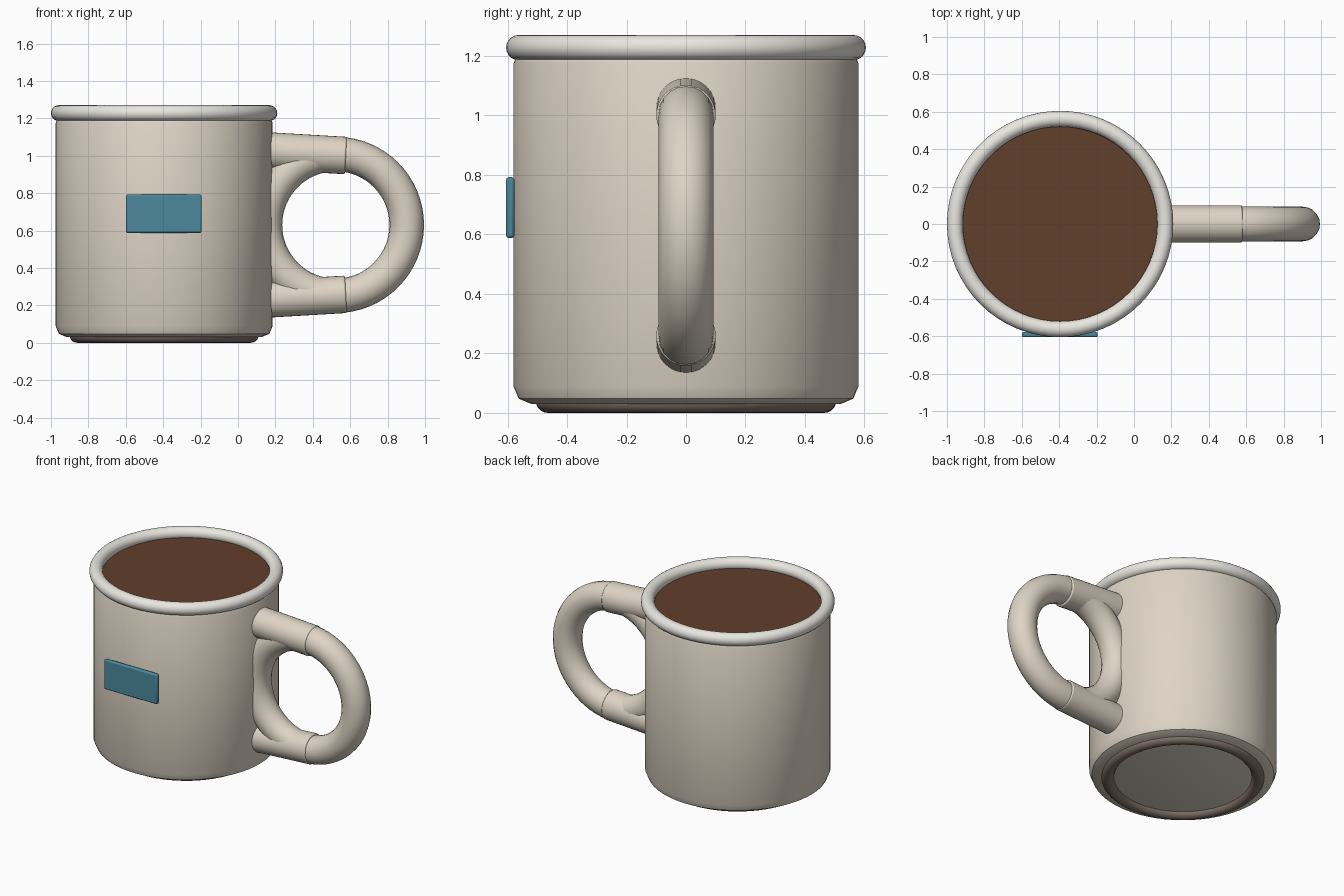
import bpy, math
from mathutils import Vector

if "Cube" in bpy.data.objects:
    bpy.data.objects.remove(bpy.data.objects["Cube"])

CX = -0.395  # mug axis


def finish(ob, name, color, angle=35):
    ob.name = name
    mat = bpy.data.materials.get(color[0]) or bpy.data.materials.new(color[0])
    mat.diffuse_color = (*color[1], 1)
    mat.use_nodes = True
    mat.node_tree.nodes["Principled BSDF"].inputs["Base Color"].default_value = mat.diffuse_color
    ob.data.materials.append(mat)
    bpy.ops.object.select_all(action='DESELECT')
    ob.select_set(True)
    bpy.context.view_layer.objects.active = ob
    bpy.ops.object.shade_smooth_by_angle(angle=math.radians(angle))
    return ob


def lathe(name, profile, color, n=64):
    # revolve (radius, z) points around the mug axis and cap both ends
    verts, faces = [], []
    for r, z in profile:
        for i in range(n):
            a = 2 * math.pi * i / n
            verts.append((r * math.cos(a), r * math.sin(a), z))
    for k in range(len(profile) - 1):
        for i in range(n):
            j = (i + 1) % n
            faces.append((k * n + i, k * n + j, (k + 1) * n + j, (k + 1) * n + i))
    faces.append(tuple(reversed(range(n))))
    faces.append(tuple(range((len(profile) - 1) * n, len(profile) * n)))
    me = bpy.data.meshes.new(name)
    me.from_pydata(verts, [], faces)
    ob = bpy.data.objects.new(name, me)
    ob.location.x = CX
    bpy.context.collection.objects.link(ob)
    return finish(ob, name, color)


def torus(name, loc, major, minor, color, rot=(0, 0, 0)):
    bpy.ops.mesh.primitive_torus_add(location=loc, rotation=rot, major_radius=major,
                                     minor_radius=minor, major_segments=64, minor_segments=20)
    return finish(bpy.context.object, name, color)


def rod(name, a, b, radius, color):
    a, b = Vector(a), Vector(b)
    d = b - a
    bpy.ops.mesh.primitive_cylinder_add(vertices=32, radius=radius, depth=d.length, location=(a + b) / 2)
    ob = bpy.context.object
    ob.rotation_euler = d.to_track_quat('Z', 'Y').to_euler()
    bev = ob.modifiers.new("bevel", 'BEVEL')
    bev.width, bev.segments = 0.008, 2
    return finish(ob, name, color)


CREAM = ("cream", (0.73, 0.66, 0.56))
WHITE = ("rim_white", (0.82, 0.80, 0.75))
BROWN = ("coffee", (0.12, 0.05, 0.025))
DARK = ("foot_brown", (0.22, 0.17, 0.14))
BLUE = ("label_blue", (0.07, 0.25, 0.34))

# cup body, rounded at both ends
lathe("cup_body", [(0.52, 0.03), (0.563, 0.048), (0.58, 0.09),
                   (0.58, 1.175), (0.573, 1.19), (0.55, 1.2)], CREAM)

# rim, foot ring and drink surface
torus("rim", (CX, 0, 1.228), 0.5625, 0.0425, WHITE)
torus("foot_ring", (CX, 0, 0.04), 0.465, 0.04, DARK)
lathe("coffee", [(0.522, 1.19), (0.522, 1.212)], BROWN)

# handle loop and its two joining stubs
torus("handle_loop", (0.523, 0, 0.63), 0.379, 0.0925, CREAM, (math.pi / 2, 0, 0))
for side, s in (("upper", 1), ("lower", -1)):
    rod(f"handle_stub_{side}", (0.12, 0, 0.63 + s * 0.398), (0.577, 0, 0.63 + s * 0.371), 0.1, CREAM)

# front label plate
bpy.ops.mesh.primitive_cube_add(size=1, location=(-0.397, -0.591, 0.69))
label = bpy.context.object
label.scale = (0.405, 0.028, 0.205)
bpy.ops.object.transform_apply(location=False, rotation=False, scale=True)
bev = label.modifiers.new("bevel", 'BEVEL')
bev.width, bev.segments = 0.009, 2
finish(label, "front_label", BLUE)
